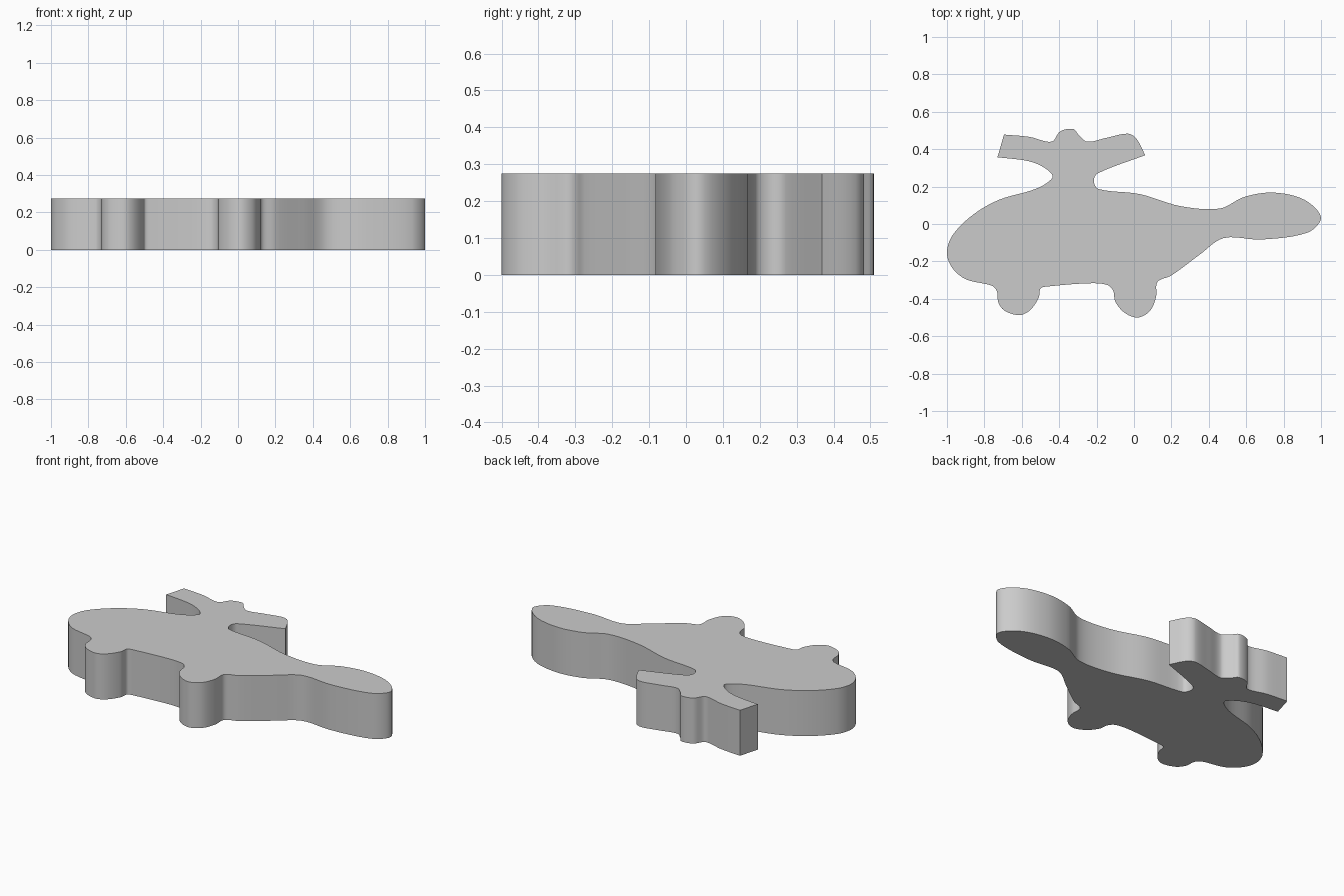
import bpy
import bmesh
import math
from mathutils import Vector

HEIGHT = 0.275
STEPS = 6

cube = bpy.data.objects.get("Cube")
if cube:
    bpy.data.objects.remove(cube, do_unlink=True)

# Outline control points by part, clockwise from the nose
cabin_roof = [(-1, -.15), (-.97, -.06), (-.86, .05), (-.72, .13), (-.52, .19)]
rotor_left = [(-.435, .25), (-.47, .295), (-.56, .335), (-.73, .357),
              (-.695, .478), (-.56, .466), (-.44, .44)]
rotor_hub = [(-.395, .495), (-.325, .508), (-.295, .475), (-.25, .44)]
rotor_right = [(-.15, .46), (-.035, .483), (.01, .46), (.06, .368), (-.195, .27)]
tail = [(-.215, .23), (-.19, .187), (.03, .16), (.25, .095), (.46, .083),
        (.59, .145), (.745, .168), (.91, .13), (1, .035), (.93, -.045),
        (.68, -.083), (.48, -.075), (.35, -.165), (.2, -.275)]
rear_foot = [(.125, -.31), (.118, -.39), (.085, -.465), (.02, -.5),
             (-.05, -.475), (-.1, -.415), (-.112, -.355), (-.145, -.325)]
belly = [(-.24, -.317), (-.47, -.335)]
front_foot = [(-.5, -.345), (-.51, -.395), (-.555, -.46), (-.61, -.487),
              (-.69, -.465), (-.725, -.42), (-.733, -.36), (-.76, -.33)]
chin = [(-.9, -.295), (-.975, -.23)]
outline = [Vector(p) for part in (cabin_roof, rotor_left, rotor_hub, rotor_right, tail,
                                  rear_foot, belly, front_foot, chin) for p in part]
# Blade tips stay crisp, every other point is rounded
corners = [Vector(p) for p in (rotor_left[3], rotor_left[4], rotor_right[3])]


def tangent(i, chord):
    """Tangent at point i, scaled to the length of the segment being drawn."""
    before, here, after = outline[i - 1], outline[i], outline[(i + 1) % len(outline)]
    if here in corners:
        return None
    return (after - before) * chord.length / ((after - here).length + (here - before).length)


def smooth_outline():
    """Sample a closed curve through all the control points."""
    samples = []
    for i, start in enumerate(outline):
        j = (i + 1) % len(outline)
        end = outline[j]
        chord = end - start
        leave = tangent(i, chord) or chord
        arrive = tangent(j, chord) or chord
        for step in range(STEPS):
            t = step / STEPS
            u = 1 - t
            samples.append(start * (u * u * (1 + 2 * t)) + end * (t * t * (3 - 2 * t))
                           + leave * (t * u * u) - arrive * (t * t * u))
    return samples


# One flat plate, extruded from the outline
bm = bmesh.new()
base = bm.faces.new([bm.verts.new((p.x, p.y, 0)) for p in smooth_outline()])
walls = bmesh.ops.extrude_face_region(bm, geom=[base], use_keep_orig=True)
top = [v for v in walls["geom"] if isinstance(v, bmesh.types.BMVert)]
bmesh.ops.translate(bm, verts=top, vec=(0, 0, HEIGHT))
bmesh.ops.recalc_face_normals(bm, faces=bm.faces)
mesh = bpy.data.meshes.new("helicopter_plate")
bm.to_mesh(mesh)
bm.free()
plate = bpy.data.objects.new("helicopter_plate", mesh)
bpy.context.collection.objects.link(plate)

# Plain grey material
grey = bpy.data.materials.new("plain_grey")
grey.use_nodes = True
colour = (0.6, 0.6, 0.6, 1)
grey.diffuse_color = colour
grey.node_tree.nodes["Principled BSDF"].inputs["Base Color"].default_value = colour
mesh.materials.append(grey)

# Smooth walls, sharp rims
bpy.ops.object.select_all(action="DESELECT")
plate.select_set(True)
bpy.context.view_layer.objects.active = plate
bpy.ops.object.shade_smooth_by_angle(angle=math.radians(35))
